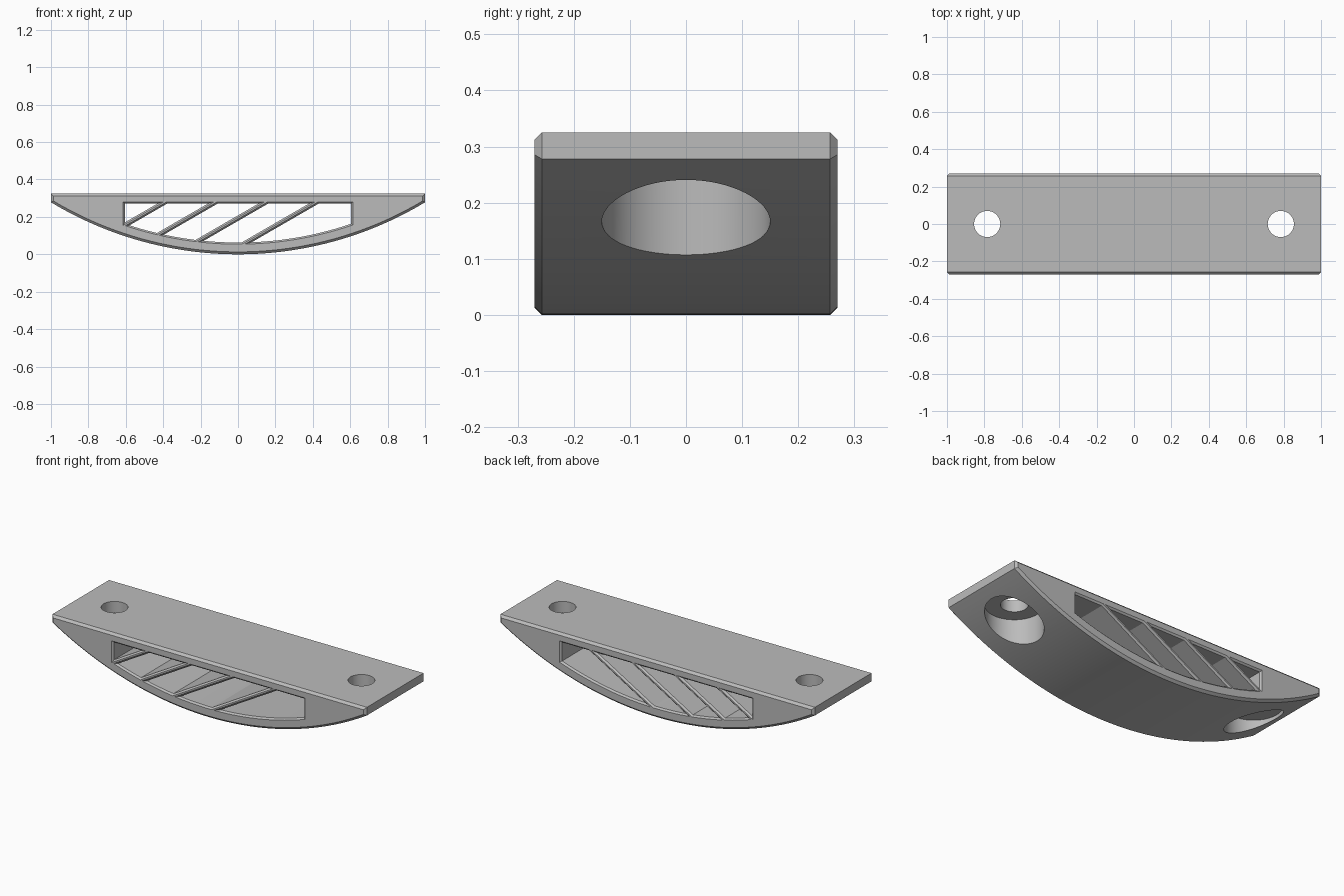
import bpy, bmesh
from math import sin, cos, sqrt, radians
from mathutils import Vector

cube = bpy.data.objects.get("Cube")
if cube:
    bpy.data.objects.remove(cube, do_unlink=True)

TOP, END_Z, HALF_Y = 0.325, 0.278, 0.27
RADIUS = (1 + END_Z ** 2) / (2 * END_Z)
CHAMFER, CELL_CHAMFER = 0.013, 0.009
WIN_X, WIN_TOP, FLOOR = 0.605, 0.271, 0.063
BAR, TILT = 0.026, radians(30)
BAR_TOPS = [-0.405, -0.135, 0.135, 0.405]

grey = bpy.data.materials.new("plain_grey")
grey.use_nodes = True
grey.diffuse_color = (0.5, 0.5, 0.5, 1)
grey.node_tree.nodes["Principled BSDF"].inputs["Base Color"].default_value = (0.5, 0.5, 0.5, 1)


def bow_outline(half, top, lift, steps):
    """Flat top and arched underside, counter-clockwise in x, z."""
    r = RADIUS - lift
    xs = [half * (2 * i / steps - 1) for i in range(steps + 1)]
    pts = [Vector((x, RADIUS - sqrt(r * r - x * x))) for x in xs]
    return pts + [Vector((half, top)), Vector((-half, top))]


def clip(pts, dist):
    """Keep the part of a convex outline where dist is positive."""
    out = []
    for a, b in zip(pts, pts[1:] + pts[:1]):
        da, db = dist(a), dist(b)
        if da >= 0:
            out.append(a)
        if da * db < 0:
            out.append(a.lerp(b, da / (da - db)))
    return [p for i, p in enumerate(out) if (p - out[i - 1]).length > 0.001]


def offset(pts, d):
    """Grow a convex outline by d with mitred corners."""
    out = []
    for i, p in enumerate(pts):
        u = (p - pts[i - 1]).normalized()
        v = (pts[(i + 1) % len(pts)] - p).normalized()
        n, m = Vector((u.y, -u.x)), Vector((v.y, -v.x))
        out.append(p + (n + m) * (d / (1 + n.dot(m))))
    return out


def make(name, bm):
    bmesh.ops.recalc_face_normals(bm, faces=bm.faces)
    mesh = bpy.data.meshes.new(name)
    bm.to_mesh(mesh)
    bm.free()
    mesh.materials.append(grey)
    obj = bpy.data.objects.new(name, mesh)
    bpy.context.collection.objects.link(obj)
    return obj


def loft(name, pts, levels):
    """Solid through copies of an outline at (y, growth) levels."""
    bm = bmesh.new()
    rings = [[bm.verts.new((p.x, y, p.y)) for p in offset(pts, d)] for y, d in levels]
    n = len(pts)
    for a, b in zip(rings, rings[1:]):
        for i in range(n):
            j = (i + 1) % n
            bm.faces.new((a[i], a[j], b[j], b[i]))
    bm.faces.new(rings[0])
    bm.faces.new(rings[-1])
    return make(name, bm)


def cylinder(name, x, radius, z0, z1):
    bm = bmesh.new()
    bmesh.ops.create_cone(bm, cap_ends=True, segments=64, radius1=radius,
                          radius2=radius, depth=z1 - z0)
    bmesh.ops.translate(bm, vec=(x, 0, (z0 + z1) / 2), verts=bm.verts)
    return make(name, bm)


# Bow-shaped body with chamfered front and back edges
inner_y = HALF_Y - CHAMFER
body = loft("handle_body", bow_outline(1, TOP, 0, 72),
            [(-HALF_Y, -CHAMFER), (-inner_y, 0), (inner_y, 0), (HALF_Y, -CHAMFER)])

# Window cells, leaving the slanted bars between them
cutters = []
window = bow_outline(WIN_X, WIN_TOP, FLOOR, 40)
cell_y = HALF_Y - CELL_CHAMFER
levels = [(-HALF_Y - 0.03, CELL_CHAMFER), (-HALF_Y, CELL_CHAMFER), (-cell_y, 0),
          (cell_y, 0), (HALF_Y, CELL_CHAMFER), (HALF_Y + 0.03, CELL_CHAMFER)]


def across(p, x):
    return (p.x - x) * sin(TILT) - (p.y - WIN_TOP) * cos(TILT)


for i in range(len(BAR_TOPS) + 1):
    cell = window
    if i > 0:
        cell = clip(cell, lambda p: across(p, BAR_TOPS[i - 1]) - BAR / 2)
    if i < len(BAR_TOPS):
        cell = clip(cell, lambda p: -across(p, BAR_TOPS[i]) - BAR / 2)
    cutters.append(loft("cell_cutter", cell, levels))

# Screw holes with wide recesses from below
for side in (-1, 1):
    cutters.append(cylinder("recess_cutter", side * 0.785, 0.15, -0.1, 0.26))
    cutters.append(cylinder("screw_hole_cutter", side * 0.785, 0.07, 0.2, 0.4))

bpy.ops.object.select_all(action='DESELECT')
bpy.context.view_layer.objects.active = body
body.select_set(True)
for cutter in cutters:
    cutter.hide_render = True
    mod = body.modifiers.new("cut", 'BOOLEAN')
    mod.operation = 'DIFFERENCE'
    mod.solver = 'EXACT'
    mod.object = cutter
    bpy.ops.object.modifier_apply(modifier=mod.name)
    bpy.data.objects.remove(cutter, do_unlink=True)

bpy.ops.object.shade_smooth_by_angle(angle=radians(25))
